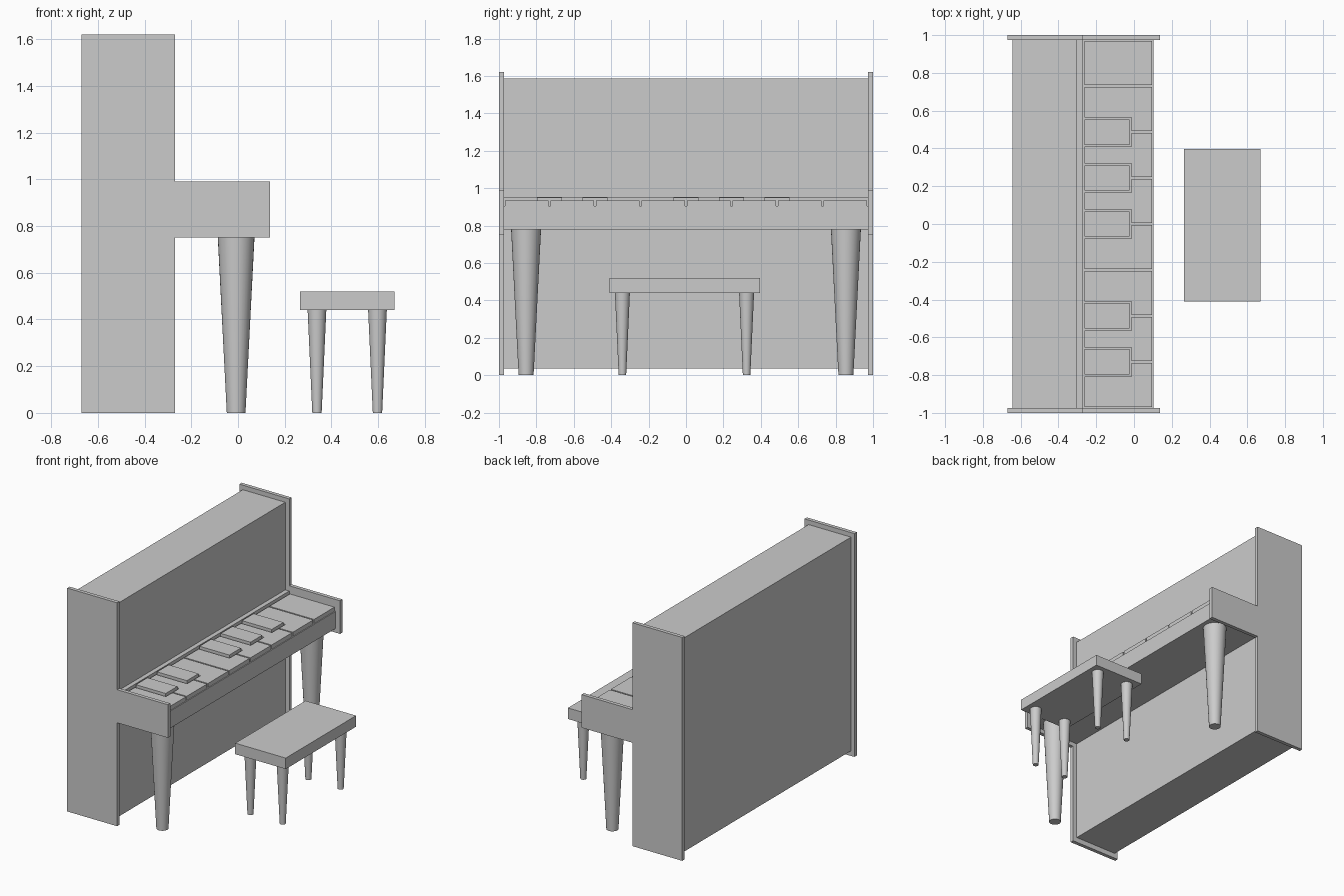
import bpy, bmesh

if "Cube" in bpy.data.objects:
    bpy.data.objects.remove(bpy.data.objects["Cube"])

W = 0.973            # inner half width between the side panels
PITCH = 2 * W / 8    # white key spacing
GAP = 0.005


def finish(name, bm):
    bmesh.ops.recalc_face_normals(bm, faces=bm.faces[:])
    mesh = bpy.data.meshes.new(name)
    bm.to_mesh(mesh)
    bm.free()
    ob = bpy.data.objects.new(name, mesh)
    bpy.context.collection.objects.link(ob)
    return ob


def prism(name, pts, offset):
    """Extrude a flat polygon of 3D points along an offset."""
    bm = bmesh.new()
    face = bm.faces.new([bm.verts.new(p) for p in pts])
    ext = bmesh.ops.extrude_face_region(bm, geom=[face])
    verts = [g for g in ext["geom"] if isinstance(g, bmesh.types.BMVert)]
    bmesh.ops.translate(bm, verts=verts, vec=offset)
    return finish(name, bm)


def box(name, x, y, z):
    pts = [(x[0], y[0], z[0]), (x[1], y[0], z[0]), (x[1], y[1], z[0]), (x[0], y[1], z[0])]
    return prism(name, pts, (0, 0, z[1] - z[0]))


def leg(name, x, y, r_bottom, r_top, height):
    bpy.ops.mesh.primitive_cone_add(vertices=32, radius1=r_bottom, radius2=r_top,
                                    depth=height, location=(x, y, height / 2))
    bpy.context.object.name = name
    bpy.ops.object.shade_smooth_by_angle()


# Side panels with the arm beside the keyboard
profile = [(-0.67, 0), (-0.27, 0), (-0.27, 0.75), (0.138, 0.75),
           (0.138, 0.99), (-0.27, 0.99), (-0.27, 1.62), (-0.67, 1.62)]
for name, y in (("side_panel_left", -1), ("side_panel_right", W)):
    prism(name, [(px, y, pz) for px, pz in profile], (0, 1 - W, 0))

# Cabinet, key bed and rail behind the keys
box("cabinet", (-0.643, -0.302), (-W, W), (0.037, 1.587))
box("key_bed", (-0.302, 0.102), (-W, W), (0.78, 0.904))
box("key_rail", (-0.302, -0.27), (-W, W), (0.904, 0.952))

# Keys: whites are notched around the neighbouring blacks
X0, XN, X1 = -0.262, -0.014, 0.096
sharps = {1, 2, 4, 5, 6}
for i in range(8):
    lo, hi = -W + i * PITCH, -W + (i + 1) * PITCH
    y0, y1 = lo + GAP, hi - GAP
    back0 = lo + 0.077 if i in sharps else y0
    back1 = hi - 0.077 if i + 1 in sharps else y1
    pts = [(X0, back0), (XN, back0), (XN, y0), (X1, y0),
           (X1, y1), (XN, y1), (XN, back1), (X0, back1)]
    pts = list(dict.fromkeys(pts))
    prism(f"white_key_{i + 1}", [(px, py, 0.904) for px, py in pts], (0, 0, 0.031))
for i in sharps:
    c = -W + i * PITCH
    box(f"black_key_{i}", (X0, -0.023), (c - 0.067, c + 0.067), (0.904, 0.951))

# Piano legs
for side, y in (("left", -0.855), ("right", 0.855)):
    leg(f"piano_leg_{side}", -0.008, y, 0.04, 0.08, 0.78)

# Bench
box("bench_seat", (0.265, 0.67), (-0.41, 0.396), (0.44, 0.52))
for row, x in (("inner", 0.338), ("outer", 0.597)):
    for side, y in (("left", -0.34), ("right", 0.324)):
        leg(f"bench_leg_{row}_{side}", x, y, 0.02, 0.04, 0.44)
